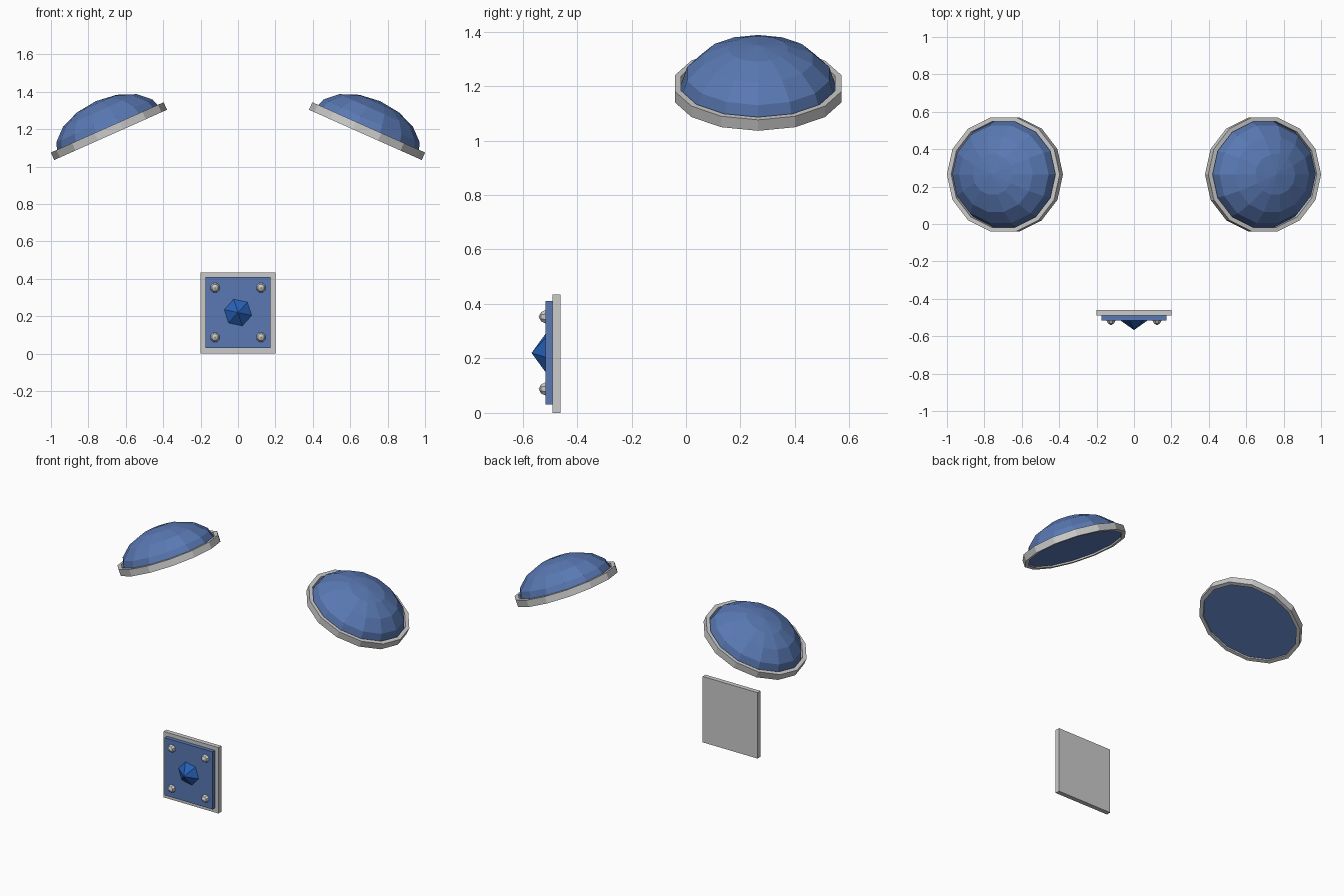
import bpy, bmesh
from math import sin, cos, pi, radians
from mathutils import Matrix, Vector

if "Cube" in bpy.data.objects:
    bpy.data.objects.remove(bpy.data.objects["Cube"])


def material(name, rgb):
    m = bpy.data.materials.new(name)
    m.diffuse_color = (*rgb, 1)
    m.use_nodes = True
    m.node_tree.nodes["Principled BSDF"].inputs["Base Color"].default_value = m.diffuse_color
    return m


BLUE = material("blue_enamel", (0.10, 0.19, 0.45))
GEM = material("gem_blue", (0.02, 0.12, 0.48))


def finish(name, bm, matrix, mat=None):
    bm.transform(matrix)
    bmesh.ops.recalc_face_normals(bm, faces=bm.faces)
    mesh = bpy.data.meshes.new(name)
    bm.to_mesh(mesh)
    bm.free()
    if mat:
        mesh.materials.append(mat)
    obj = bpy.data.objects.new(name, mesh)
    bpy.context.collection.objects.link(obj)
    return obj


def lathe(name, profile, sides, matrix, mat=None, ring=False, start=0.0):
    """Turn (radius, height) points about z; ring=True closes the profile,
    otherwise the first ring is capped and the last point may be a pole."""
    bm = bmesh.new()
    rows = []
    for r, h in profile:
        if r == 0:
            rows.append([bm.verts.new((0, 0, h))] * sides)
        else:
            rows.append([bm.verts.new((r * cos(start + 2 * pi * i / sides),
                                       r * sin(start + 2 * pi * i / sides), h))
                         for i in range(sides)])
    pairs = list(zip(rows, rows[1:]))
    if ring:
        pairs.append((rows[-1], rows[0]))
    else:
        bm.faces.new(rows[0])
    for a, b in pairs:
        for i in range(sides):
            j = (i + 1) % sides
            quad = list(dict.fromkeys((a[i], a[j], b[j], b[i])))
            bm.faces.new(quad)
    return finish(name, bm, matrix, mat)


def box(name, low, high, mat=None):
    low, high = Vector(low), Vector(high)
    bm = bmesh.new()
    bmesh.ops.create_cube(bm, size=1)
    return finish(name, bm, Matrix.Translation((low + high) / 2)
                  @ Matrix.Diagonal((*(high - low), 1)), mat)


# Shoulder domes with rims, tilted outwards and mirrored
SIDES = 14
pad = (Matrix.Translation((0.69, 0.265, 1.19)) @ Matrix.Rotation(radians(24), 4, 'Y')
       @ Matrix.Diagonal((1, 0.95, 1, 1)))
dome = [(0.305 * cos(k * pi / 8), -0.012 + 0.187 * sin(k * pi / 8)) for k in range(4)]
dome.append((0, 0.175))
rim = [(0.33, -0.022), (0.33, 0.022), (0.305, 0.022), (0.305, -0.022)]
for side, sx in (("right", 1), ("left", -1)):
    m = Matrix.Diagonal((sx, 1, 1, 1)) @ pad
    lathe(f"{side}_shoulder_dome", dome, SIDES, m, BLUE)
    lathe(f"{side}_shoulder_rim", rim, SIDES, m, ring=True)

# Buckle plates
box("buckle_back_plate", (-0.2, -0.49, 0), (0.2, -0.46, 0.435))
box("buckle_front_plate", (-0.175, -0.515, 0.03), (0.175, -0.49, 0.41), BLUE)


def on_plate(x, z):
    return Matrix.Translation((x, -0.515, z)) @ Matrix.Rotation(pi / 2, 4, 'X')


# Faceted gem and corner studs
lathe("buckle_gem", [(0.075, 0), (0, 0.052)], 6, on_plate(0, 0.22), GEM,
      start=radians(48))
for row, z in (("lower", 0.088), ("upper", 0.353)):
    for side, x in (("left", -0.123), ("right", 0.123)):
        lathe(f"{row}_{side}_stud", [(0.027, 0), (0.018, 0.017), (0, 0.026)], 8,
              on_plate(x, z), start=pi / 8)
